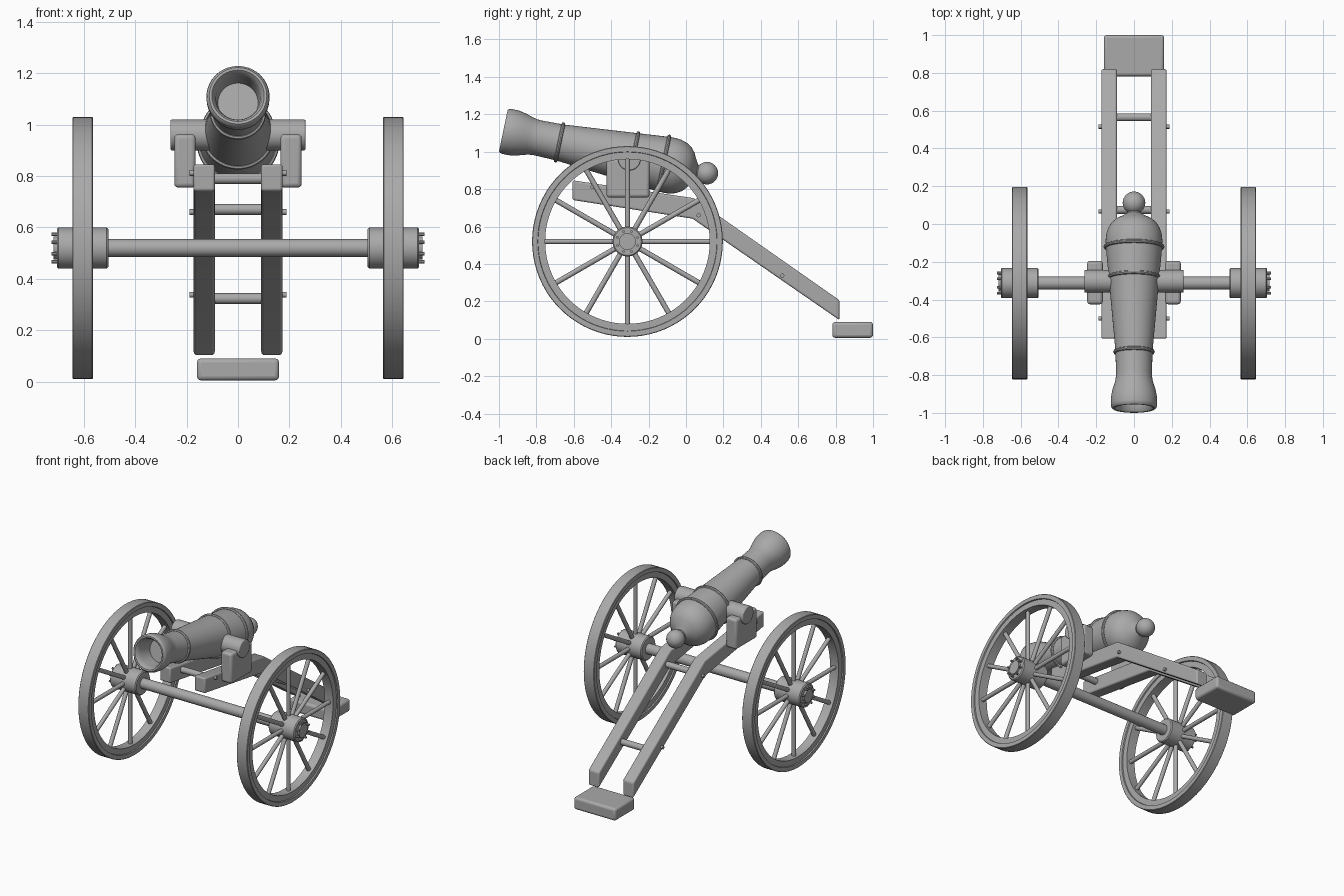
import bpy, bmesh, math
from mathutils import Matrix, Vector

if "Cube" in bpy.data.objects:
    bpy.data.objects.remove(bpy.data.objects["Cube"])

grey = bpy.data.materials.new("plain grey")
grey.diffuse_color = (0.4, 0.4, 0.4, 1)
grey.use_nodes = True
grey.node_tree.nodes["Principled BSDF"].inputs["Base Color"].default_value = grey.diffuse_color

WHEEL_Y, WHEEL_Z, WHEEL_X = -0.313, 0.52, 0.605
TILT = math.radians(11.8)


def finish(bm, name, bevel=0.0):
    bmesh.ops.recalc_face_normals(bm, faces=bm.faces[:])
    mesh = bpy.data.meshes.new(name)
    bm.to_mesh(mesh)
    bm.free()
    mesh.materials.append(grey)
    ob = bpy.data.objects.new(name, mesh)
    bpy.context.collection.objects.link(ob)
    if bevel:
        mod = ob.modifiers.new("soft edges", 'BEVEL')
        mod.width, mod.segments = bevel, 3
    bpy.ops.object.select_all(action='DESELECT')
    ob.select_set(True)
    bpy.context.view_layer.objects.active = ob
    bpy.ops.object.shade_smooth_by_angle(angle=math.radians(35))
    return ob


def rod(bm, a, b, r, seg=20):
    """Capped cylinder between two points."""
    a, b = Vector(a), Vector(b)
    rot = (b - a).to_track_quat('Z', 'Y').to_matrix().to_4x4()
    bmesh.ops.create_cone(bm, cap_ends=True, segments=seg, radius1=r, radius2=r,
                          depth=(b - a).length, matrix=Matrix.Translation((a + b) / 2) @ rot)


def lathe(profile, matrix, seg=64, closed=False):
    """Spin (radius, height) points round local z, then place the result."""
    bm = bmesh.new()
    vs = [bm.verts.new((r, 0, h)) for r, h in profile]
    pairs = list(zip(vs, vs[1:])) + ([(vs[-1], vs[0])] if closed else [])
    edges = [bm.edges.new(p) for p in pairs]
    bmesh.ops.spin(bm, geom=vs + edges, cent=(0, 0, 0), axis=(0, 0, 1),
                   angle=2 * math.pi, steps=seg, use_duplicate=False)
    bmesh.ops.remove_doubles(bm, verts=bm.verts[:], dist=1e-5)
    bm.transform(matrix)
    return bm


def box(name, x, y, z, bevel):
    bm = bmesh.new()
    bmesh.ops.create_cube(bm, size=1)
    for v in bm.verts:
        v.co = [lo + (c + 0.5) * (hi - lo) for c, (lo, hi) in zip(v.co, (x, y, z))]
    return finish(bm, name, bevel)


# Barrel: bore, muzzle swell, tapered tube, rounded breech
axis_dir = Vector((0, math.cos(TILT), -math.sin(TILT)))
barrel_matrix = Matrix.Translation((0, -0.965, 1.11)) @ Matrix.Rotation(-math.pi / 2 - TILT, 4, 'X')
profile = [(0, 0.12), (0.078, 0.12), (0.086, 0.03), (0.093, 0.0), (0.102, -0.011),
           (0.112, -0.012), (0.12, -0.004), (0.123, 0.01), (0.122, 0.05), (0.114, 0.09),
           (0.103, 0.125), (0.097, 0.15), (0.095, 0.175), (0.098, 0.295),
           (0.134, 0.697), (0.149, 0.863), (0.150, 0.90), (0.147, 0.93), (0.138, 0.96),
           (0.120, 0.99), (0.095, 1.012), (0.06, 1.03), (0.035, 1.045), (0.03, 1.08), (0, 1.08)]
finish(lathe(profile, barrel_matrix), "barrel")

# Raised bands round the barrel
for i, (s, r) in enumerate([(0.295, 0.100), (0.697, 0.135), (0.863, 0.151)]):
    ring = [(r + 0.010 * math.cos(k * math.pi / 4), s + 0.010 * math.sin(k * math.pi / 4))
            for k in range(8)]
    finish(lathe(ring, barrel_matrix, closed=True), f"barrel_band_{i + 1}")

# Breech knob
bm = bmesh.new()
bmesh.ops.create_uvsphere(bm, u_segments=32, v_segments=16, radius=0.06,
                          matrix=barrel_matrix @ Matrix.Translation((0, 0, 1.1)))
finish(bm, "breech_knob")

# Trunnion through the barrel
bm = bmesh.new()
rod(bm, (-0.263, -0.303, 0.96), (0.263, -0.303, 0.96), 0.06, 40)
finish(bm, "trunnion", 0.006)

# Axle
bm = bmesh.new()
rod(bm, (-0.52, WHEEL_Y, WHEEL_Z), (0.52, WHEEL_Y, WHEEL_Z), 0.035, 32)
finish(bm, "axle")

# Bent profile of the carriage rails (y, z)
RAIL = [(-0.607, 0.847), (0.04, 0.752), (0.82, 0.206), (0.82, 0.10), (0.035, 0.642), (-0.607, 0.742)]

for side, s in (("left", -1), ("right", 1)):
    # Carriage rail
    bm = bmesh.new()
    face = bm.faces.new([bm.verts.new((s * 0.09, y, z)) for y, z in RAIL])
    ext = bmesh.ops.extrude_face_region(bm, geom=[face])
    bmesh.ops.translate(bm, vec=(s * 0.083, 0, 0),
                        verts=[g for g in ext["geom"] if isinstance(g, bmesh.types.BMVert)])
    finish(bm, f"{side}_rail", 0.01)

    # Cheek carrying the trunnion
    box(f"{side}_cheek", sorted((s * 0.165, s * 0.248)), (-0.425, -0.195), (0.755, 0.963), 0.016)

    # Rim with a slightly prouder tyre
    wheel = Matrix.Translation((s * WHEEL_X, WHEEL_Y, WHEEL_Z)) @ Matrix.Rotation(s * math.pi / 2, 4, 'Y')
    rim = [(0.44, -0.032), (0.478, -0.032), (0.48, -0.04), (0.507, -0.04), (0.51, -0.037),
           (0.51, 0.037), (0.507, 0.04), (0.48, 0.04), (0.478, 0.032), (0.44, 0.032)]
    finish(lathe(rim, wheel, 80, closed=True), f"{side}_wheel_rim")

    # Spokes
    bm = bmesh.new()
    for k in range(12):
        a = k * math.pi / 6
        d = Vector((0, math.cos(a), math.sin(a)))
        c = Vector((s * WHEEL_X, WHEEL_Y, WHEEL_Z))
        rod(bm, c + d * 0.05, c + d * 0.455, 0.014, 16)
    finish(bm, f"{side}_wheel_spokes")

    # Hub
    hub = [(0, -0.1), (0.074, -0.1), (0.08, -0.094), (0.08, 0.094), (0.074, 0.1), (0, 0.1)]
    finish(lathe(hub, wheel, 48), f"{side}_hub")

    # Hub cap and its ring of bolts
    bm = bmesh.new()
    rod(bm, (s * 0.70, WHEEL_Y, WHEEL_Z), (s * 0.718, WHEEL_Y, WHEEL_Z), 0.045, 32)
    for k in range(8):
        a = (k + 0.5) * math.pi / 4
        y, z = WHEEL_Y + 0.058 * math.cos(a), WHEEL_Z + 0.058 * math.sin(a)
        rod(bm, (s * 0.70, y, z), (s * 0.726, y, z), 0.007, 10)
    finish(bm, f"{side}_hub_cap")

    # Bolts on the outside of the rail
    bm = bmesh.new()
    for y, z in ((-0.5, 0.812), (0.067, 0.66), (0.515, 0.338)):
        rod(bm, (s * 0.16, y, z), (s * 0.188, y, z), 0.011, 12)
    finish(bm, f"{side}_rail_bolts")

# Cross rods between the rails
bm = bmesh.new()
for y, z in ((-0.48, 0.79), (0.075, 0.67), (0.565, 0.323)):
    rod(bm, (-0.11, y, z), (0.11, y, z), 0.021, 24)
finish(bm, "cross_rods")

# Foot block under the trail
box("foot_block", (-0.16, 0.16), (0.782, 1.0), (0.005, 0.09), 0.016)
